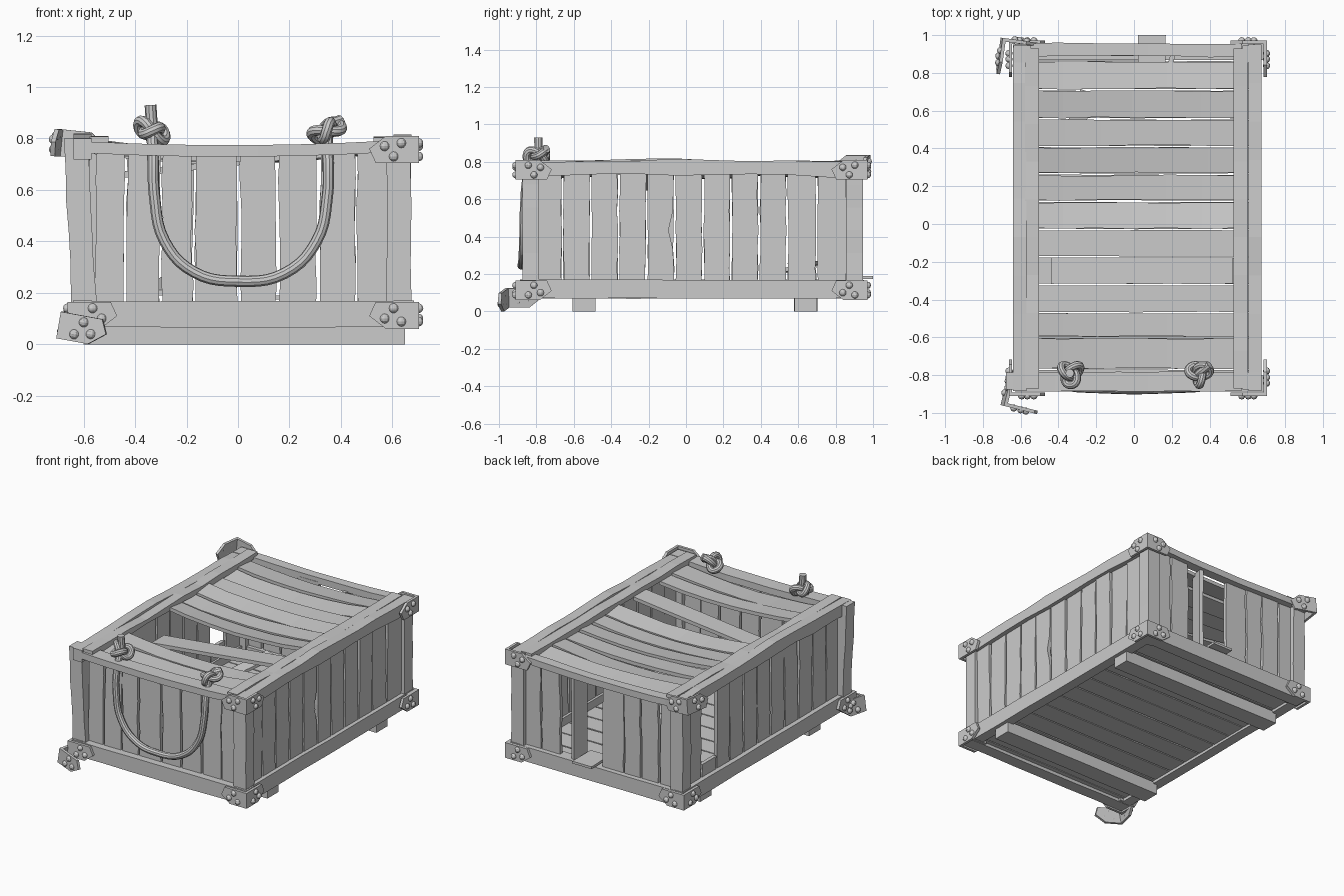
import bpy, bmesh, math, random
from mathutils import Vector as V, Matrix as M

if "Cube" in bpy.data.objects:
    bpy.data.objects.remove(bpy.data.objects["Cube"])

random.seed(4)


def finish(name, bm):
    bmesh.ops.recalc_face_normals(bm, faces=bm.faces)
    me = bpy.data.meshes.new(name)
    bm.to_mesh(me)
    bm.free()
    ob = bpy.data.objects.new(name, me)
    bpy.context.collection.objects.link(ob)
    return ob


def board(name, a, b, w, t, jit=0.004, bow=(0, 0, 0), seg=6, chip=0):
    """Rough timber from a to b; w and t are width and thickness vectors."""
    a, b, w, t, bow = V(a), V(b), V(w), V(t), V(bow)
    wn = w.normalized()
    bm, rings = bmesh.new(), []
    for i in range(seg + 1):
        f = i / seg
        c = a.lerp(b, f) + bow * 4 * f * (1 - f)
        lo = wn * random.uniform(0, jit)
        hi = wn * random.uniform(-jit, 0)
        if i == seg // 2:
            hi -= wn * chip
        rings.append([bm.verts.new(p) for p in (
            c - w / 2 - t / 2 + lo, c + w / 2 - t / 2 + hi,
            c + w / 2 + t / 2 + hi, c - w / 2 + t / 2 + lo)])
    for r, s in zip(rings, rings[1:]):
        for k in range(4):
            bm.faces.new((r[k], r[(k + 1) % 4], s[(k + 1) % 4], s[k]))
    bm.faces.new(rings[0])
    bm.faces.new(rings[-1])
    return finish(name, bm)


def bracket(name, corner, sx, sy, sz, mat=None):
    """Two riveted plates wrapping a crate corner."""
    bm = bmesh.new()
    prof = [(-.018, 0), (.11, 0), (.175, .05), (.15, .105), (-.018, .105)]
    for along, out in ((V((-sx, 0, 0)), V((0, sy, 0))), (V((0, -sy, 0)), V((sx, 0, 0)))):
        up = V((0, 0, -sz))
        lo = [bm.verts.new(along * u + up * v) for u, v in prof]
        hi = [bm.verts.new(along * u + up * v + out * .018) for u, v in prof]
        bm.faces.new(lo)
        bm.faces.new(hi)
        for k in range(5):
            j = (k + 1) % 5
            bm.faces.new((lo[k], lo[j], hi[j], hi[k]))
        for u, v in ((.05, .028), (.115, .04), (.08, .08)):
            p = along * u + up * v + out * .017
            bmesh.ops.create_uvsphere(bm, u_segments=10, v_segments=6, radius=.019,
                                      matrix=M.Translation(p))
    ob = finish(name, bm)
    ob.data.transform(M.Translation(V(corner)) @ (mat or M()))
    return ob


def rope(name, pts, r=.022, cyclic=False):
    cu = bpy.data.curves.new(name, 'CURVE')
    cu.dimensions = '3D'
    cu.bevel_depth, cu.bevel_resolution, cu.resolution_u = r, 3, 5
    cu.use_fill_caps = True
    sp = cu.splines.new('BEZIER')
    sp.bezier_points.add(len(pts) - 1)
    for bp, p in zip(sp.bezier_points, pts):
        bp.co = p
        bp.handle_left_type = bp.handle_right_type = 'AUTO'
    sp.use_cyclic_u = cyclic
    ob = bpy.data.objects.new(name, cu)
    bpy.context.collection.objects.link(ob)
    bpy.ops.object.select_all(action='DESELECT')
    ob.select_set(True)
    bpy.context.view_layer.objects.active = ob
    bpy.ops.object.convert(target='MESH')
    bpy.ops.object.shade_smooth_by_angle()


# skids
for n, y in (("front_skid", -.545), ("back_skid", .64)):
    board(n, (-.6, y, .04), (.65, y, .04), (0, .125, 0), (0, 0, .08), .003)

# floor and lid planks
ys = [.865, .71, .557, .41, .265, .12, -.03, -.175, -.32, -.47, -.60, -.77]
for i, (y1, y0) in enumerate(zip(ys, ys[1:])):
    y, w = (y0 + y1) / 2, y1 - y0 - .004
    board("floor_plank", (-.6, y, .10), (.63, y, .10), (0, w, 0), (0, 0, .025))
    if i in (6, 8):          # missing lid planks
        continue
    if i == 7:               # broken lid plank, one end dropped inside
        board("broken_lid_plank", (-.44, y, .66), (.525, y, .765), (0, w, 0), (0, 0, .025))
        continue
    xr = .585 if i in (2, 3) else .54
    board("lid_plank", (-.56, y, .77 + random.uniform(-.012, .008)),
          (xr, y, .765 + random.uniform(-.012, .008)), (0, w, random.uniform(-.02, .02)),
          (0, 0, .025), .008, (0, 0, -.025 - random.uniform(0, .02)))
board("front_floor_plank", (-.6, -.82, .10), (.63, -.82, .10), (0, .1, 0), (0, 0, .025))
board("back_floor_plank", (-.6, .9, .10), (.63, .9, .10), (0, .07, 0), (0, 0, .025))

# side wall planks
ys = [-.80, -.66, -.51, -.36, -.21, -.06, .09, .24, .39, .54, .70, .86]
for side, x in (("left", -.595), ("right", .635)):
    for i, (y0, y1) in enumerate(zip(ys, ys[1:])):
        y, top, chip = (y0 + y1) / 2, .74, 0
        if side == "left" and i == 9:
            top = .26        # snapped stub
        if side == "right" and i == 4:
            chip = .03
        tilt = random.uniform(-.008, .008)
        board(side + "_wall_plank", (x, y, .13), (x + tilt, y, top),
              (0, y1 - y0 - .004, 0), (.025, 0, 0), .008, chip=chip)

# end wall planks
xs = [-.56, -.44, -.30, -.17, .005, .155, .31, .46, .60]
for side, y in (("front", -.825), ("back", .905)):
    for i, (x0, x1) in enumerate(zip(xs, xs[1:])):
        if side == "back" and i == 4:
            continue         # missing plank
        x, sway = (x0 + x1) / 2, random.uniform(-.006, .006)
        if side == "back" and i == 5:
            board("loose_back_plank", (.2, y - .03, .13), (.2, y - .03, .74),
                  (.03, .11, 0), (.025, -.007, 0))
            continue
        board(side + "_wall_plank", (x, y, .13), (x + sway, y + sway, .745),
              (x1 - x0 - .004, 0, 0), (0, .025, 0), .009)

# fallen pieces
board("fallen_back_plank", (.095, .8, .182), (.095, 1.0, .182), (.15, 0, 0), (0, 0, .016))
board("fallen_splinter", (-.34, .45, .2), (-.24, .7, .26), (.09, -.03, 0), (0, 0, .022))

# corner posts
for n, x, y, lean in (("front_left_post", -.595, -.83, -.035), ("front_right_post", .625, -.83, 0),
                      ("back_left_post", -.59, .9, 0), ("back_right_post", .625, .9, 0)):
    board(n, (x, y, .07), (x + lean, y, .80), (.10, 0, 0), (0, .09, 0), .006)

# long rails and lid cleats
for side, x, xc in (("left", -.605, -.54), ("right", .64, .565)):
    board(side + "_bottom_rail", (x, -.885, .12), (x, .95, .12), (0, 0, .105), (.07, 0, 0), .006)
    board(side + "_top_rail", (x, -.885, .762), (x, .95, .758), (0, 0, .10), (.07, 0, 0), .018,
          (0, 0, .01), 9)
    board(side + "_lid_cleat", (xc, -.87, .785), (xc, .93, .785), (0, 0, .05), (.075, 0, 0), .012,
          seg=9)

# end rails
for side, y in (("front", -.845), ("back", .91)):
    board(side + "_bottom_rail", (-.63, y, .116), (.685, y, .116), (0, 0, .108), (0, .085, 0), .006)
    board(side + "_top_board", (-.58, y + .012, .765), (.57, y + .012, .768),
          (0, .11 if side == "front" else .08, 0), (0, 0, .045), .01, (0, 0, -.015), 7)

# corner brackets
for sx, cx in ((-1, -.645), (1, .685)):
    for sy, cy in ((-1, -.893), (1, .953)):
        for sz, cz in ((-1, .06), (1, .81)):
            if sz > 0 and sx < 0:
                continue
            bracket("corner_bracket", (cx, cy, cz), sx, sy, sz)
# brackets torn loose
bracket("bent_bracket_front", (-.685, -.945, .02), -1, -1, -1,
        M.Rotation(math.radians(-14), 4, 'Z') @ M.Rotation(math.radians(10), 4, 'Y'))
bracket("bent_bracket_back", (-.68, .965, .835), -1, 1, 1,
        M.Rotation(math.radians(-8), 4, 'Z') @ M.Rotation(math.radians(6), 4, 'Y'))

# rope handle hanging at the front
rope("rope_handle", [(-.335, -.80, .83), (-.33, -.85, .72), (-.325, -.865, .58), (-.285, -.87, .40),
                     (-.17, -.875, .28), (0, -.88, .245), (.18, -.875, .275), (.305, -.87, .40),
                     (.348, -.865, .58), (.35, -.85, .72), (.345, -.80, .83)])

# overhand knots with short tails
for n, cx, tilt, tail in (("left_knot", -.335, 20, (-.34, -.79, .93)),
                          ("right_knot", .345, -28, (.40, -.745, .87))):
    rot = M.Translation(V((cx, -.79, .83))) @ M.Rotation(math.radians(tilt), 4, 'Y')
    ts = [k * math.tau / 18 for k in range(18)]
    rope(n, [rot @ (V((math.sin(t) + 2 * math.sin(2 * t), math.cos(t) - 2 * math.cos(2 * t),
                       -math.sin(3 * t) * 1.1)) * .021) for t in ts], .021, True)
    rope(n + "_tail", [(cx, -.80, .79), (cx, -.79, .84), tail], .023)
